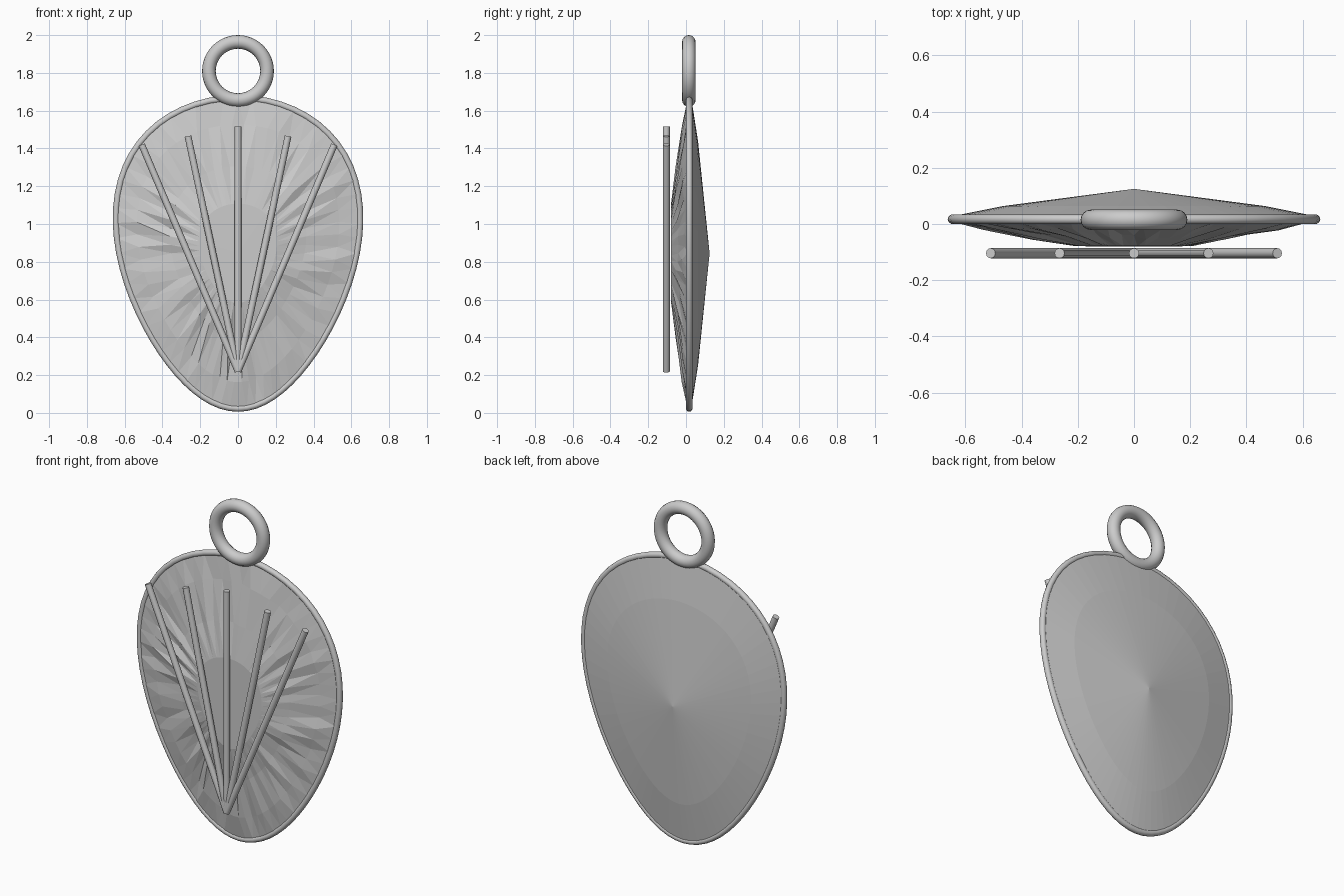
import bpy, bmesh, math, random
from mathutils import Vector

if "Cube" in bpy.data.objects:
    bpy.data.objects.remove(bpy.data.objects["Cube"])

random.seed(4)
SEG = 64
CZ = 0.845

metal = bpy.data.materials.new("grey metal")
metal.diffuse_color = (0.6, 0.6, 0.6, 1)
metal.use_nodes = True
metal.node_tree.nodes["Principled BSDF"].inputs["Base Color"].default_value = metal.diffuse_color


def outline(i, scale, y):
    """Point on the egg-shaped outline, shrunk toward the middle."""
    t = 2 * math.pi * i / SEG
    x = 0.628 * math.sin(t) * (1 + 0.25 * math.cos(t))
    return Vector((x * scale, y, CZ + 0.822 * math.cos(t) * scale))


def finish(name, bm, smooth=None):
    bmesh.ops.recalc_face_normals(bm, faces=bm.faces)
    mesh = bpy.data.meshes.new(name)
    bm.to_mesh(mesh)
    bm.free()
    obj = bpy.data.objects.new(name, mesh)
    bpy.context.collection.objects.link(obj)
    mesh.materials.append(metal)
    if smooth is not None:
        bpy.context.view_layer.objects.active = obj
        obj.select_set(True)
        bpy.ops.object.shade_smooth_by_angle(angle=math.radians(smooth))
        obj.select_set(False)
    return obj


def ring(bm, scale, y, jitter=0.0, shift=0.0):
    return [bm.verts.new(outline(i + shift, scale, y + random.uniform(-jitter, jitter)))
            for i in range(SEG)]


def bridge(bm, a, b, split=False):
    for i in range(SEG):
        j = (i + 1) % SEG
        if split:
            bm.faces.new((a[i], a[j], b[i]))
            bm.faces.new((a[j], b[j], b[i]))
        else:
            bm.faces.new((a[i], a[j], b[j], b[i]))


def fan(bm, a, y):
    tip = bm.verts.new((0, y, CZ))
    for i in range(SEG):
        bm.faces.new((a[i], a[(i + 1) % SEG], tip))


# Body: faceted front with a flat centre, shallow two-step cone behind
bm = bmesh.new()
edge = ring(bm, 1.0, 0.008)
outer = ring(bm, 0.83, -0.014, 0.009, 0.5)
middle = ring(bm, 0.56, -0.046, 0.010, 1.0)
inner = ring(bm, 0.32, -0.079, 0.0, 1.5)
bridge(bm, edge, outer, True)
bridge(bm, outer, middle, True)
bridge(bm, middle, inner, True)
fan(bm, inner, -0.08)
back_edge = ring(bm, 1.0, 0.028)
back_mid = ring(bm, 0.72, 0.064)
bridge(bm, edge, back_edge)
bridge(bm, back_edge, back_mid)
fan(bm, back_mid, 0.125)
finish("faceted_body", bm)

# Rim: thin tube swept along the outline
bm = bmesh.new()
R, SIDES = 0.017, 10
loops = []
for i in range(SEG):
    c = outline(i, 1.0, 0.017)
    along = (outline(i + 0.5, 1, 0) - outline(i - 0.5, 1, 0)).normalized()
    out = Vector((0, 1, 0)).cross(along)
    loops.append([bm.verts.new(c + out * R * math.cos(a) + Vector((0, R * math.sin(a), 0)))
                  for a in (2 * math.pi * k / SIDES for k in range(SIDES))])
for i in range(SEG):
    a, b = loops[i], loops[(i + 1) % SEG]
    for k in range(SIDES):
        m = (k + 1) % SIDES
        bm.faces.new((a[k], a[m], b[m], b[k]))
finish("rim", bm, 40)

# Fanned ribs standing just in front of the body
start = Vector((0, -0.104, 0.22))
for n, (x, z) in enumerate([(-0.51, 1.42), (-0.265, 1.465), (0, 1.515),
                            (0.265, 1.465), (0.51, 1.42)]):
    d = Vector((x, -0.104, z)) - start
    bm = bmesh.new()
    bmesh.ops.create_cone(bm, cap_ends=True, segments=12, radius1=0.018,
                          radius2=0.018, depth=d.length)
    rib = finish(f"rib_{n + 1}", bm, 40)
    rib.location = start + d / 2
    rib.rotation_euler = d.to_track_quat('Z', 'Y').to_euler()

# Hanging loop
bpy.ops.mesh.primitive_torus_add(major_radius=0.154, minor_radius=0.036,
                                 major_segments=48, minor_segments=16,
                                 location=(0, 0.015, 1.81),
                                 rotation=(math.pi / 2, 0, 0))
loop = bpy.context.object
loop.name = "hanging_loop"
loop.data.materials.append(metal)
bpy.ops.object.shade_smooth_by_angle(angle=math.radians(40))
